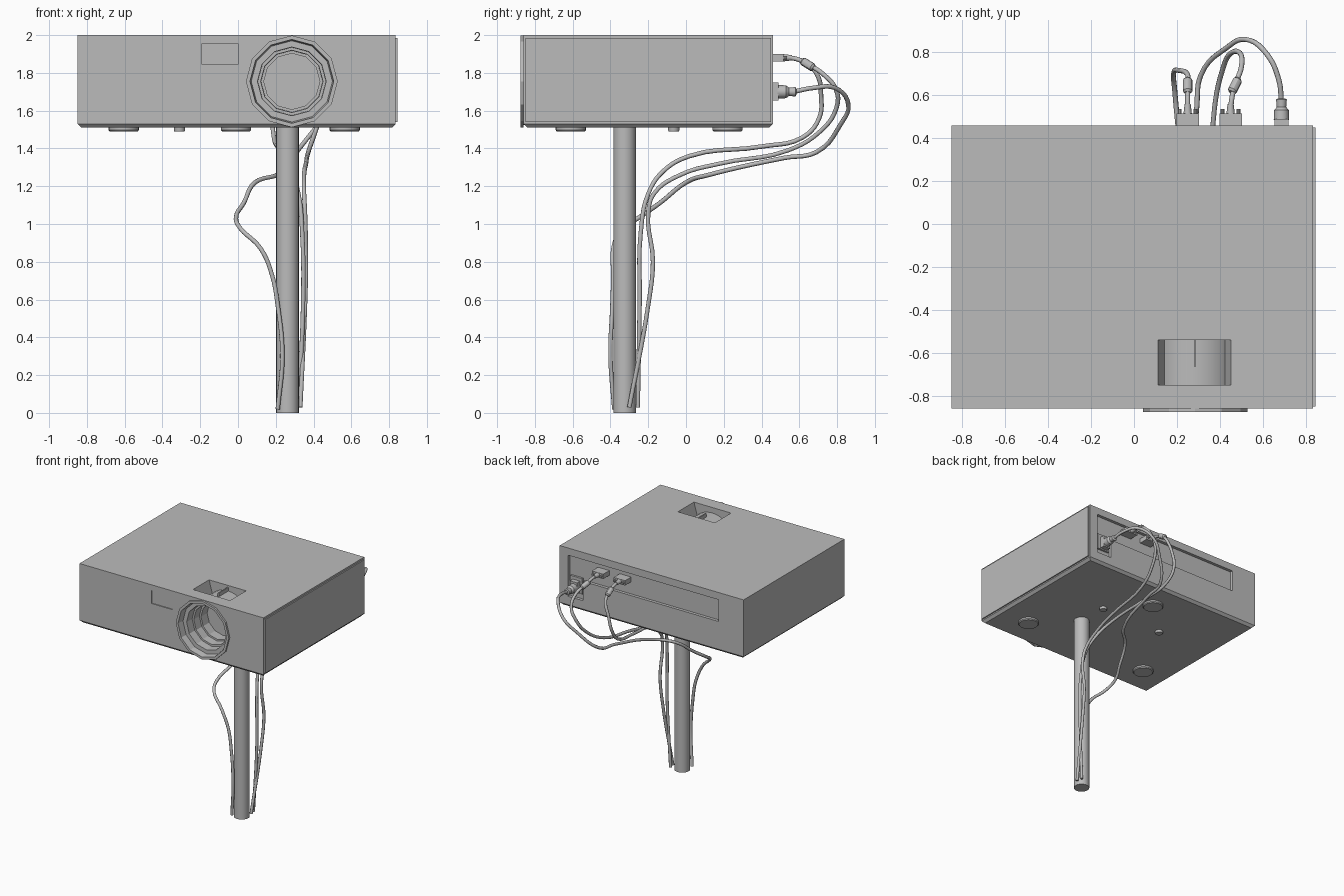
import bpy, bmesh
from math import cos, sin, tau
from mathutils import Vector

old = bpy.data.objects.get("Cube")
if old:
    bpy.data.objects.remove(old, do_unlink=True)

grey = bpy.data.materials.new("plain grey")
grey.use_nodes = True
grey.diffuse_color = (0.5, 0.5, 0.5, 1)
grey.node_tree.nodes["Principled BSDF"].inputs["Base Color"].default_value = (0.5, 0.5, 0.5, 1)


def finish(name, bm):
    bmesh.ops.recalc_face_normals(bm, faces=bm.faces)
    mesh = bpy.data.meshes.new(name)
    bm.to_mesh(mesh)
    bm.free()
    mesh.materials.append(grey)
    obj = bpy.data.objects.new(name, mesh)
    bpy.context.collection.objects.link(obj)
    return obj


def box(name, x, y, z, chamfer=0, taper=1):
    """Box from (low, high) ranges; chamfers or tapers its underside."""
    bm = bmesh.new()
    bmesh.ops.create_cube(bm, size=1)
    for v in bm.verts:
        if v.co.z < 0:
            v.co.x *= taper
        v.co = Vector([(a + b) / 2 + c * (b - a) for (a, b), c in zip((x, y, z), v.co)])
    if chamfer:
        low = [e for e in bm.edges if all(v.co.z < z[0] + 0.001 for v in e.verts)]
        bmesh.ops.bevel(bm, geom=low, offset=chamfer, segments=1, affect='EDGES')
    return finish(name, bm)


def lathe(name, profile, origin, axis, sides=24, smooth=True, ring=False):
    """Turn (radius, distance) points about an axis; ring joins last point to first."""
    bm = bmesh.new()
    turn = Vector(axis).to_track_quat('Z', 'Y')
    rows = []
    for r, t in profile:
        rows.append([bm.verts.new(turn @ Vector((r * cos(tau * i / sides), r * sin(tau * i / sides), t))
                                  + Vector(origin)) for i in range(sides)])
    pairs = list(zip(rows, rows[1:]))
    if ring:
        pairs.append((rows[-1], rows[0]))
    else:
        bm.faces.new(rows[0])
        bm.faces.new(rows[-1])
    for a, b in pairs:
        for i in range(sides):
            j = (i + 1) % sides
            bm.faces.new((a[i], a[j], b[j], b[i]))
    bmesh.ops.remove_doubles(bm, verts=bm.verts, dist=0.00001)
    obj = finish(name, bm)
    if smooth:
        bpy.ops.object.select_all(action='DESELECT')
        obj.select_set(True)
        bpy.context.view_layer.objects.active = obj
        bpy.ops.object.shade_smooth_by_angle()
    return obj


def cut(target, cutter):
    mod = target.modifiers.new("cut", 'BOOLEAN')
    mod.operation = 'DIFFERENCE'
    mod.solver = 'EXACT'
    mod.object = cutter
    bpy.context.view_layer.objects.active = target
    bpy.ops.object.modifier_apply(modifier=mod.name)
    bpy.data.objects.remove(cutter, do_unlink=True)


def cable(name, points):
    curve = bpy.data.curves.new(name, 'CURVE')
    curve.dimensions = '3D'
    curve.bevel_depth = 0.012
    curve.bevel_resolution = 2
    curve.resolution_u = 5
    curve.use_fill_caps = True
    spline = curve.splines.new('BEZIER')
    spline.bezier_points.add(len(points) - 1)
    for p, co in zip(spline.bezier_points, points):
        p.co = co
        p.handle_left_type = p.handle_right_type = 'AUTO'
    curve.materials.append(grey)
    bpy.context.collection.objects.link(bpy.data.objects.new(name, curve))


LX, LZ = 0.285, 1.755
BACK = (0, 1, 0)

# Housing with its openings
housing = box("housing", (-0.85, 0.835), (-0.86, 0.46), (1.51, 2), chamfer=0.02)
cut(housing, box("dial_cut", (0.11, 0.455), (-0.75, -0.54), (1.89, 2.01), taper=0.8))
cut(housing, lathe("lens_cut", [(0.225, -0.9), (0.225, -0.775), (0.195, -0.775), (0.195, -0.55)],
                   (LX, 0, LZ), BACK, 32, False))
cut(housing, box("window_cut", (-0.19, 0), (-0.9, -0.852), (1.845, 1.955)))
cut(housing, box("panel_cut", (-0.62, 0.76), (0.435, 0.5), (1.76, 1.94)))
cut(housing, box("socket_cut", (0.62, 0.76), (0.435, 0.5), (1.6, 1.8)))
box("side_panel", (0.83, 0.845), (-0.85, 0.45), (1.54, 1.985))

# Stepped lens, zoom ring and its fin
lathe("lens", [(0, -0.56), (0.185, -0.56), (0.185, -0.78), (0.23, -0.78), (0.23, -0.86),
               (0.243, -0.86), (0.243, -0.875), (0.222, -0.875), (0.215, -0.82), (0.182, -0.82),
               (0.18, -0.75), (0.165, -0.75), (0.163, -0.68), (0.148, -0.68), (0.148, -0.6), (0, -0.6)],
      (LX, 0, LZ), BACK, 12, False)
lathe("zoom_ring", [(0.19, -0.77), (0.2, -0.77), (0.2, -0.52), (0.19, -0.52)],
      (LX, 0, LZ), BACK, 32, ring=True)
box("zoom_fin", (0.28, 0.29), (-0.665, -0.54), (1.94, 1.985))

# Feet and stand
for i, (x, y, r) in enumerate([(-0.605, -0.61, 0.08), (0.565, -0.61, 0.08), (-0.01, 0.22, 0.08),
                               (-0.31, -0.065, 0.03), (0.26, -0.065, 0.03)]):
    lathe(f"foot_{i + 1}", [(r * 0.92, 1.49), (r, 1.497), (r, 1.52)], (x, y, 0), (0, 0, 1))
lathe("pole", [(0.06, 0), (0.06, 1.52)], (0.262, -0.325, 0), (0, 0, 1))

# Video connectors with thumbscrews and cable sleeves
for side, x, bend in (("right", 0.25, 0), ("left", 0.45, 0.02)):
    box(f"{side}_connector", (x - 0.052, x + 0.052), (0.43, 0.515), (1.86, 1.9))
    for dx in (-0.037, 0.037):
        lathe(f"{side}_thumbscrew", [(0.009, 0.51), (0.009, 0.535)], (x + dx, 0, 1.88), BACK, 10)
    lathe(f"{side}_strain_relief", [(0.02, 0.51), (0.014, 0.56)], (x, 0, 1.88), BACK, 12)
    lathe(f"{side}_sleeve", [(0.014, -0.04), (0.022, -0.03), (0.022, 0.03), (0.014, 0.04)],
          (x + bend, 0.645, 1.845), (bend * 2, 0.08, -0.05), 12)

# Mains socket and plug
box("mains_socket", (0.635, 0.745), (0.43, 0.452), (1.645, 1.775))
box("mains_plug", (0.655, 0.72), (0.44, 0.49), (1.655, 1.75))
lathe("plug_grip", [(0.036, 0.485), (0.034, 0.53), (0.022, 0.545), (0.025, 0.58), (0.016, 0.585)],
      (0.687, 0, 1.7), BACK, 12)

# Cables running down to the stand
cable("right_video_cable", [
    (0.25, 0.52, 1.88), (0.25, 0.58, 1.875), (0.25, 0.645, 1.845), (0.25, 0.695, 1.79),
    (0.21, 0.715, 1.68), (0.185, 0.705, 1.56), (0.19, 0.62, 1.46), (0.21, 0.4, 1.41),
    (0.24, 0.02, 1.36), (0.28, -0.12, 1.28), (0.32, -0.2, 1.16), (0.34, -0.24, 0.95),
    (0.345, -0.245, 0.6), (0.32, -0.255, 0.03)])
cable("left_video_cable", [
    (0.45, 0.52, 1.88), (0.455, 0.58, 1.875), (0.47, 0.645, 1.845), (0.5, 0.73, 1.79),
    (0.495, 0.795, 1.71), (0.45, 0.795, 1.61), (0.41, 0.71, 1.49), (0.375, 0.54, 1.39),
    (0.36, 0.18, 1.32), (0.35, -0.03, 1.26), (0.35, -0.17, 1.16), (0.355, -0.2, 1.06),
    (0.36, -0.175, 0.8), (0.355, -0.2, 0.57), (0.33, -0.3, 0.03)])
cable("mains_cable", [
    (0.687, 0.57, 1.7), (0.675, 0.67, 1.72), (0.62, 0.79, 1.72), (0.52, 0.86, 1.63),
    (0.43, 0.82, 1.53), (0.31, 0.69, 1.38), (0.29, 0.52, 1.35), (0.21, 0.12, 1.26),
    (0.09, 0.0, 1.22), (0.03, -0.14, 1.11), (-0.01, -0.24, 1.04), (0.01, -0.33, 0.98),
    (0.12, -0.385, 0.87), (0.18, -0.385, 0.73), (0.21, -0.39, 0.57), (0.235, -0.4, 0.3),
    (0.21, -0.38, 0.02)])
